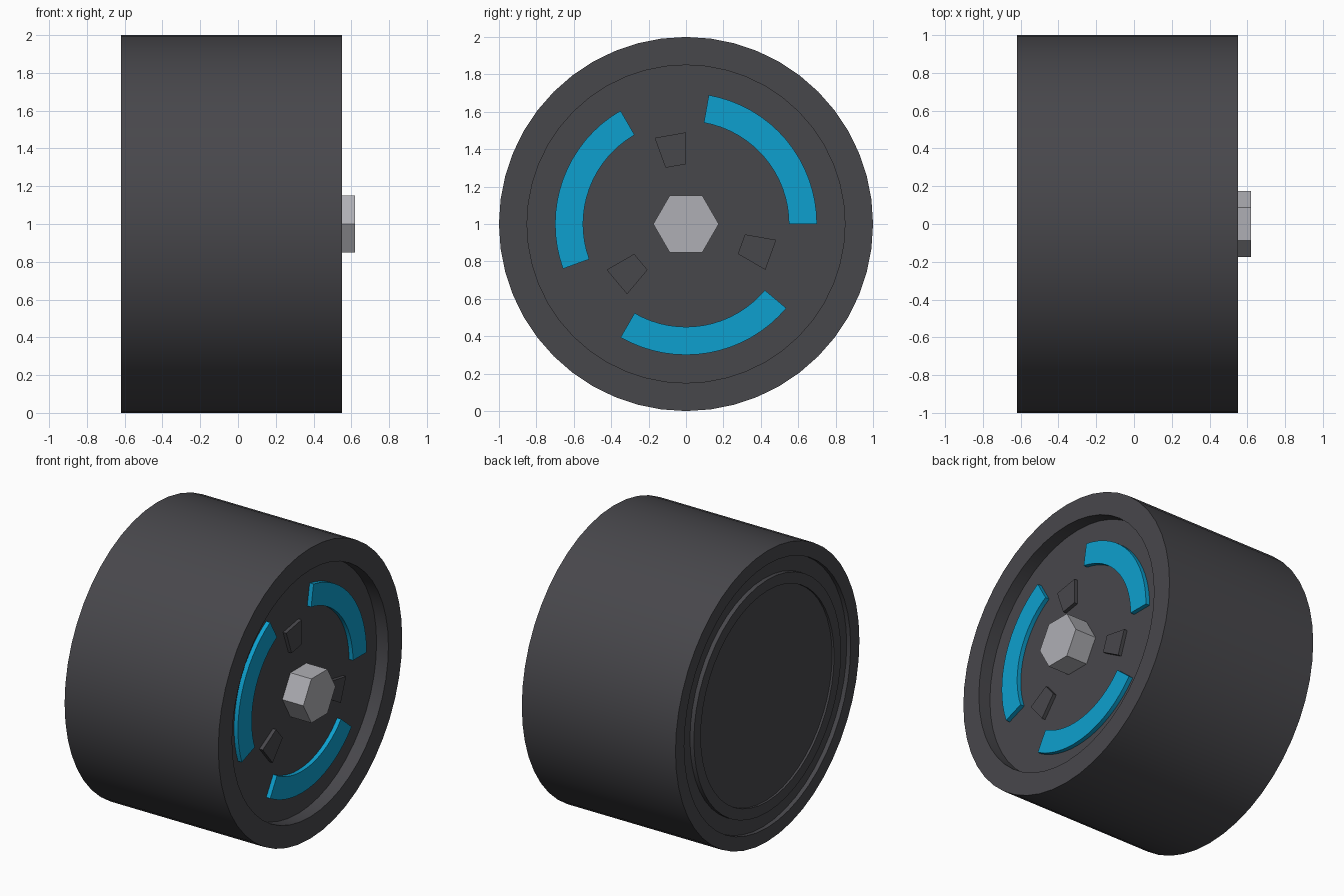
import bpy
import bmesh
from math import cos, sin, pi, radians

if "Cube" in bpy.data.objects:
    bpy.data.objects.remove(bpy.data.objects["Cube"])

SEGMENTS = 48
FLOOR = 0.46  # hub face inside the recess


def material(name, rgb):
    mat = bpy.data.materials.new(name)
    mat.use_nodes = True
    mat.diffuse_color = (*rgb, 1)
    mat.node_tree.nodes["Principled BSDF"].inputs["Base Color"].default_value = (*rgb, 1)
    return mat


dark = material("dark grey", (0.064, 0.063, 0.071))
blue = material("bright blue", (0.004, 0.35, 0.62))
steel = material("light grey", (0.43, 0.43, 0.46))


def finish(bm, name, mat, smooth=False):
    bmesh.ops.recalc_face_normals(bm, faces=bm.faces)
    mesh = bpy.data.meshes.new(name)
    bm.to_mesh(mesh)
    bm.free()
    mesh.materials.append(mat)
    obj = bpy.data.objects.new(name, mesh)
    bpy.context.collection.objects.link(obj)
    if smooth:
        bpy.ops.object.select_all(action='DESELECT')
        obj.select_set(True)
        bpy.context.view_layer.objects.active = obj
        bpy.ops.object.shade_smooth_by_angle(angle=radians(30))
    return obj


def lathe(name, profile, mat):
    """Revolve (x, radius) points about the axle."""
    bm = bmesh.new()
    verts = [bm.verts.new((x, r, 1)) for x, r in profile]
    edges = [bm.edges.new(pair) for pair in zip(verts, verts[1:])]
    bmesh.ops.spin(bm, geom=verts + edges, cent=(0, 0, 1), axis=(1, 0, 0),
                   angle=2 * pi, steps=SEGMENTS)
    bmesh.ops.remove_doubles(bm, verts=bm.verts, dist=0.0005)
    return finish(bm, name, mat, True)


def plate(name, outline, x0, x1, mat, smooth=False):
    """Extrude a (radius, degrees) outline along the axle."""
    bm = bmesh.new()
    face = bm.faces.new([bm.verts.new((x0, r * cos(radians(a)), 1 + r * sin(radians(a))))
                         for r, a in outline])
    out = bmesh.ops.extrude_face_region(bm, geom=[face])
    for v in out["geom"]:
        if isinstance(v, bmesh.types.BMVert):
            v.co.x = x1
    return finish(bm, name, mat, smooth)


# Wheel body: grooved back, plain tread, recessed outer face
lathe("wheel_body", [
    (-0.605, 0), (-0.605, 0.725), (-0.62, 0.725), (-0.62, 0.80),
    (-0.59, 0.80), (-0.59, 0.905), (-0.62, 0.905), (-0.62, 1),
    (0.55, 1), (0.55, 0.85), (FLOOR, 0.85), (FLOOR, 0)], dark)

# Three blue arcs and three small blocks around the hub
for i in range(3):
    start = 120 * i
    angles = [start + 5 * k for k in range(17)]
    arc = [(0.70, a) for a in angles] + [(0.55, a) for a in reversed(angles)]
    plate(f"hub_arc_{i + 1}", arc, FLOOR - 0.01, FLOOR + 0.03, blue, True)
    a, b = start + 90, start + 110
    plate(f"hub_block_{i + 1}", [(0.49, a), (0.49, b), (0.32, b), (0.32, a)],
          FLOOR - 0.01, FLOOR + 0.025, dark)

# Hexagonal axle nut
plate("axle_nut", [(0.175, 60 * k) for k in range(6)], FLOOR - 0.01, 0.62, steel)
